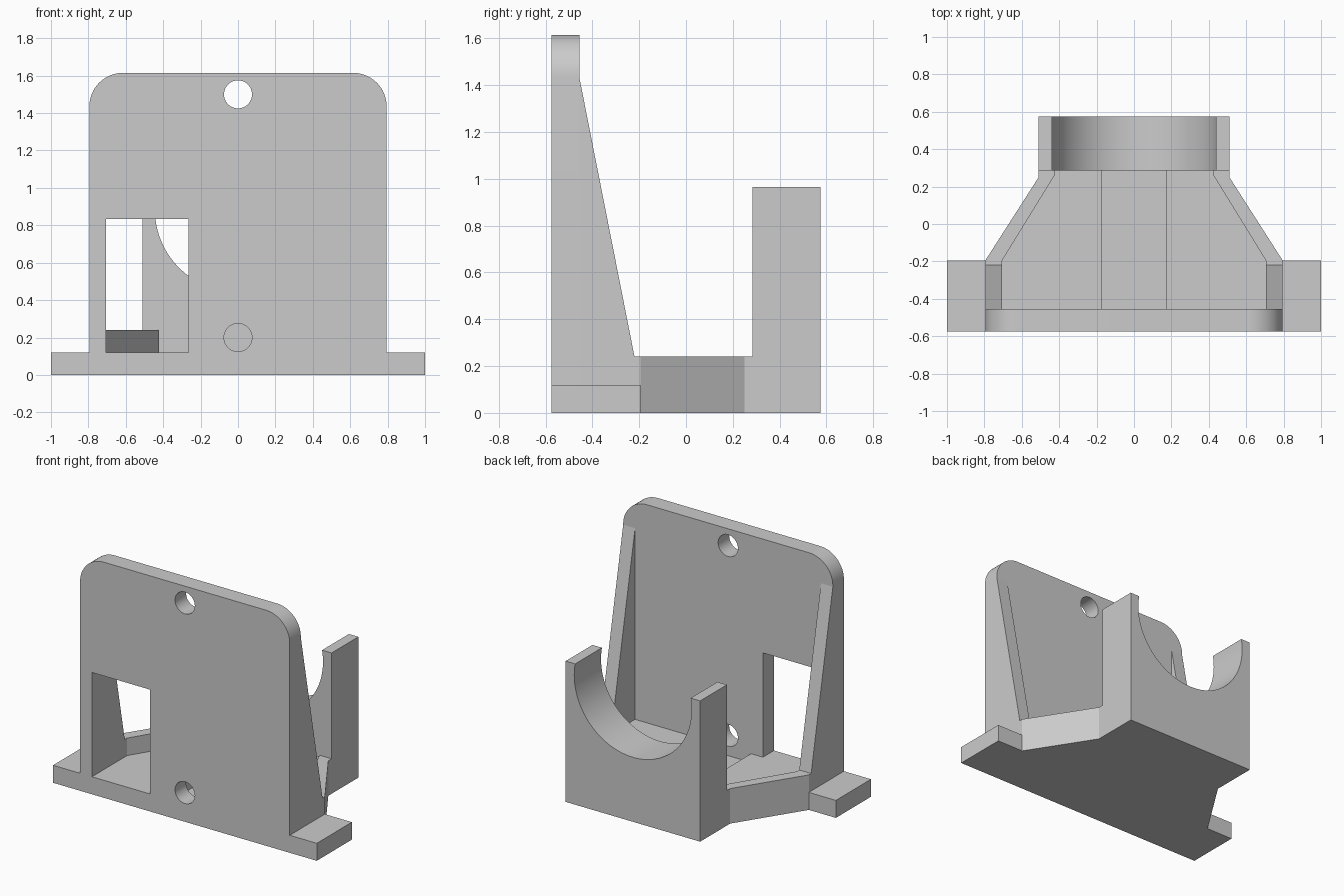
import bpy, bmesh
from math import sin, cos, pi, radians, atan2, sqrt

cube = bpy.data.objects.get("Cube")
if cube:
    bpy.data.objects.remove(cube, do_unlink=True)

grey = bpy.data.materials.new("plain grey")
grey.use_nodes = True
GREY = (0.6, 0.6, 0.6, 1)
grey.diffuse_color = GREY
grey.node_tree.nodes["Principled BSDF"].inputs["Base Color"].default_value = GREY


def prism(name, outline, axis, lo, hi):
    """Extrude a flat outline along the named axis from lo to hi."""
    place = {"x": lambda a, b, t: (t, a, b),
             "y": lambda a, b, t: (a, t, b),
             "z": lambda a, b, t: (a, b, t)}[axis]
    bm = bmesh.new()
    bottom = [bm.verts.new(place(a, b, lo)) for a, b in outline]
    top = [bm.verts.new(place(a, b, hi)) for a, b in outline]
    bm.faces.new(bottom)
    bm.faces.new(top)
    for i in range(len(outline)):
        j = (i + 1) % len(outline)
        bm.faces.new((bottom[i], bottom[j], top[j], top[i]))
    bmesh.ops.recalc_face_normals(bm, faces=bm.faces)
    mesh = bpy.data.meshes.new(name)
    bm.to_mesh(mesh)
    bm.free()
    mesh.materials.append(grey)
    obj = bpy.data.objects.new(name, mesh)
    bpy.context.collection.objects.link(obj)
    return obj


def rect(a0, a1, b0, b1):
    return [(a0, b0), (a1, b0), (a1, b1), (a0, b1)]


def arc(ca, cb, r, start, end, steps):
    return [(ca + r * cos(start + (end - start) * i / steps),
             cb + r * sin(start + (end - start) * i / steps))
            for i in range(steps + 1)]


def activate(obj):
    bpy.ops.object.select_all(action="DESELECT")
    obj.select_set(True)
    bpy.context.view_layer.objects.active = obj


def cut(obj, cutter):
    mod = obj.modifiers.new("cut", "BOOLEAN")
    mod.operation = "DIFFERENCE"
    mod.solver = "EXACT"
    mod.object = cutter
    activate(obj)
    bpy.ops.object.modifier_apply(modifier=mod.name)
    bpy.data.objects.remove(cutter, do_unlink=True)


def smooth(obj):
    activate(obj)
    bpy.ops.object.shade_smooth_by_angle(angle=radians(30))


FRONT, PLATE_BACK, EAR_BACK = -0.575, -0.455, -0.195
CRADLE_FRONT, BACK = 0.285, 0.575
HALF, INNER, NECK, NECK_IN = 0.795, 0.705, 0.51, 0.425
FLOOR, RIM, TOP, ROUND = 0.12, 0.24, 1.615, 0.18

# Front plate with rounded top corners, two screw holes and a window
outline = [(-HALF, 0), (HALF, 0)]
outline += arc(HALF - ROUND, TOP - ROUND, ROUND, 0, pi / 2, 16)
outline += arc(ROUND - HALF, TOP - ROUND, ROUND, pi / 2, pi, 16)
plate = prism("front_plate", outline, "y", FRONT, PLATE_BACK)
for z in (0.2, 1.5):
    circle = arc(0, z, 0.075, 0, 2 * pi, 40)[:-1]
    cut(plate, prism("hole_cutter", circle, "y", FRONT - 0.1, PLATE_BACK + 0.1))
cut(plate, prism("window_cutter", rect(-INNER, -0.265, FLOOR, 0.835), "y",
                 FRONT - 0.1, PLATE_BACK + 0.1))
smooth(plate)

# Tapered floor with a shallow central channel
side = [(HALF, PLATE_BACK), (HALF, EAR_BACK), (NECK, 0.25), (NECK, CRADLE_FRONT)]
floor = prism("floor", side + [(-x, y) for x, y in reversed(side)], "z", 0, FLOOR)
cut(floor, prism("channel_cutter",
                 rect(-0.175, 0.175, PLATE_BACK - 0.05, CRADLE_FRONT + 0.05),
                 "z", 0.06, FLOOR + 0.1))

# Mirrored ears, gussets and low rim walls
rim = [(HALF, -0.22), (HALF, EAR_BACK), (NECK, 0.25), (NECK, CRADLE_FRONT),
       (NECK_IN, CRADLE_FRONT), (NECK_IN, 0.26), (INNER, EAR_BACK), (INNER, -0.22)]
gusset = [(PLATE_BACK, FLOOR), (PLATE_BACK, 1.43), (-0.22, RIM), (-0.22, FLOOR)]
for s, word in ((1, "left"), (-1, "right")):
    prism(word + "_ear", rect(s * HALF, s, FRONT, EAR_BACK), "z", 0, FLOOR)
    prism(word + "_gusset", gusset, "x", s * INNER, s * HALF)
    prism(word + "_rim", [(s * x, y) for x, y in rim], "z", FLOOR, RIM)

# Rear cradle with a round seat, slightly closed at the mouth
CRADLE_TOP, SEAT_Z, SEAT_R = 0.965, 0.887, 0.445
rise = CRADLE_TOP - SEAT_Z
lip = atan2(rise, sqrt(SEAT_R ** 2 - rise ** 2))
outline = [(-NECK, CRADLE_TOP), (-NECK, 0), (NECK, 0), (NECK, CRADLE_TOP)]
outline += arc(0, SEAT_Z, SEAT_R, lip, -pi - lip, 56)
smooth(prism("rear_cradle", outline, "y", CRADLE_FRONT, BACK))
